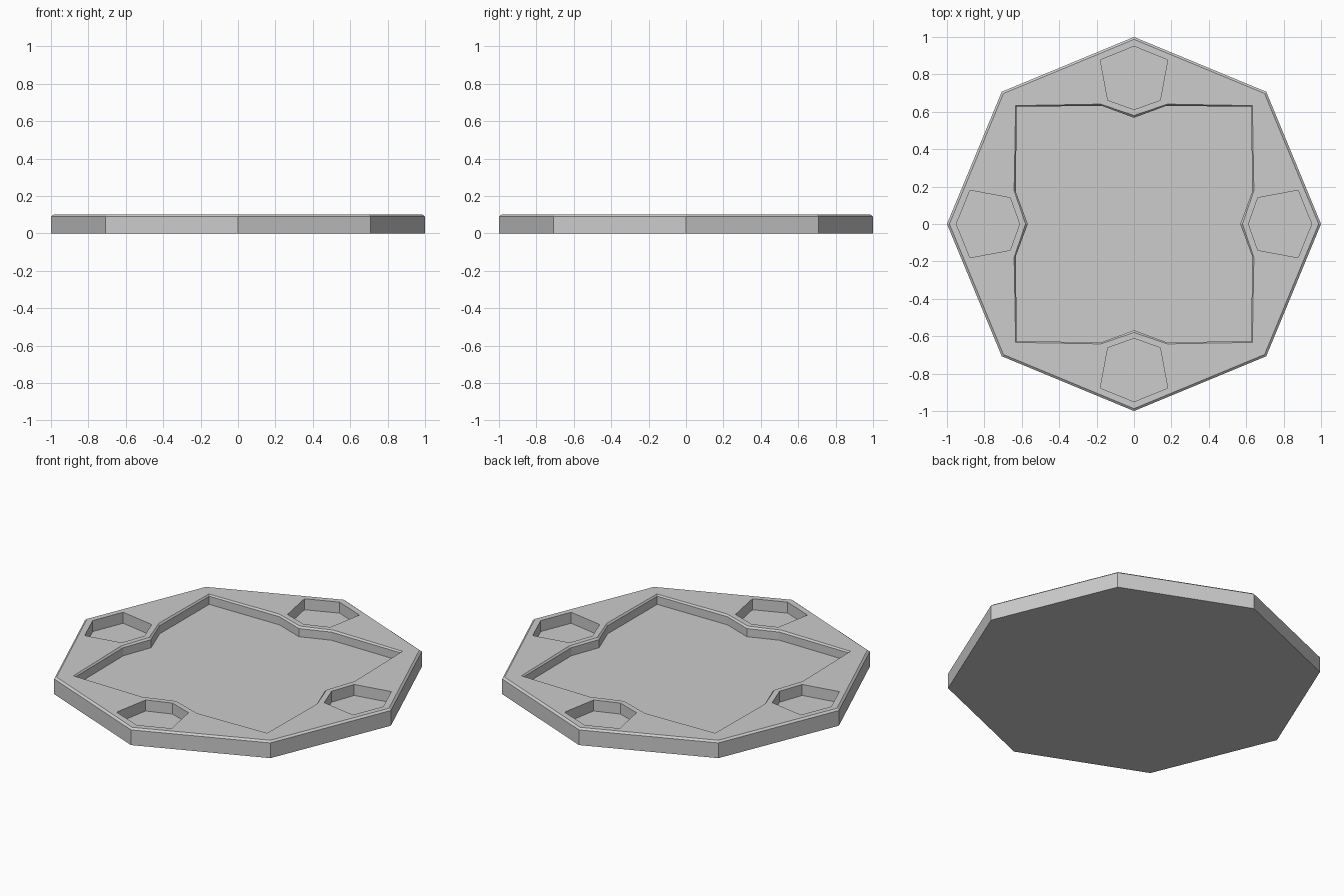
import bpy, bmesh, math

if "Cube" in bpy.data.objects:
    bpy.data.objects.remove(bpy.data.objects["Cube"])

grey = bpy.data.materials.new("plain_grey")
grey.diffuse_color = (0.604, 0.604, 0.604, 1)
grey.use_nodes = True
grey.node_tree.nodes["Principled BSDF"].inputs["Base Color"].default_value = grey.diffuse_color


def loft(name, rings):
    """Closed solid from stacked outlines: [(z, [(x, y), ...]), ...]."""
    bm = bmesh.new()
    loops = [[bm.verts.new((x, y, z)) for x, y in pts] for z, pts in rings]
    n = len(loops[0])
    for a, b in zip(loops, loops[1:]):
        for i in range(n):
            j = (i + 1) % n
            bm.faces.new((a[i], a[j], b[j], b[i]))
    bm.faces.new(loops[0][::-1])
    bm.faces.new(loops[-1])
    bmesh.ops.recalc_face_normals(bm, faces=bm.faces)
    me = bpy.data.meshes.new(name)
    bm.to_mesh(me)
    bm.free()
    me.materials.append(grey)
    ob = bpy.data.objects.new(name, me)
    bpy.context.collection.objects.link(ob)
    return ob


def turn(p, k):
    """Rotate a point by k quarter turns."""
    for _ in range(k):
        p = (-p[1], p[0])
    return p


def octagon(r):
    return [(r * math.cos(i * math.pi / 4), r * math.sin(i * math.pi / 4)) for i in range(8)]


def notched_square(corner, half, side, tip):
    quarter = [(corner, corner), (half, side), (0, tip), (-half, side)]
    return [turn(p, k) for k in range(4) for p in quarter]


# Octagonal plate with a chamfered top edge
plate = loft("octagonal_plate", [(0, octagon(1)), (0.09, octagon(1)), (0.1, octagon(0.987))])

# Shallow notched recess with a chamfered lip
inner = notched_square(0.628, 0.17, 0.631, 0.568)
lip = notched_square(0.633, 0.178, 0.641, 0.58)
cutters = [loft("recess_cutter", [(0.042, inner), (0.09, inner), (0.1, lip), (0.15, lip)])]

# Four five-sided pockets, one at each compass point
pocket = [(0, 0.95), (-0.18, 0.877), (-0.14, 0.662), (0, 0.612), (0.14, 0.662), (0.18, 0.877)]
for k in range(4):
    pts = [turn(p, k) for p in pocket]
    cutters.append(loft("pocket_cutter", [(0.035, pts), (0.15, pts)]))

# Carve the plate, then remove the cutters
for c in cutters:
    m = plate.modifiers.new("carve", 'BOOLEAN')
    m.operation = 'DIFFERENCE'
    m.solver = 'EXACT'
    m.object = c
dg = bpy.context.evaluated_depsgraph_get()
plate.data = bpy.data.meshes.new_from_object(plate.evaluated_get(dg))
plate.modifiers.clear()
for c in cutters:
    bpy.data.objects.remove(c)
